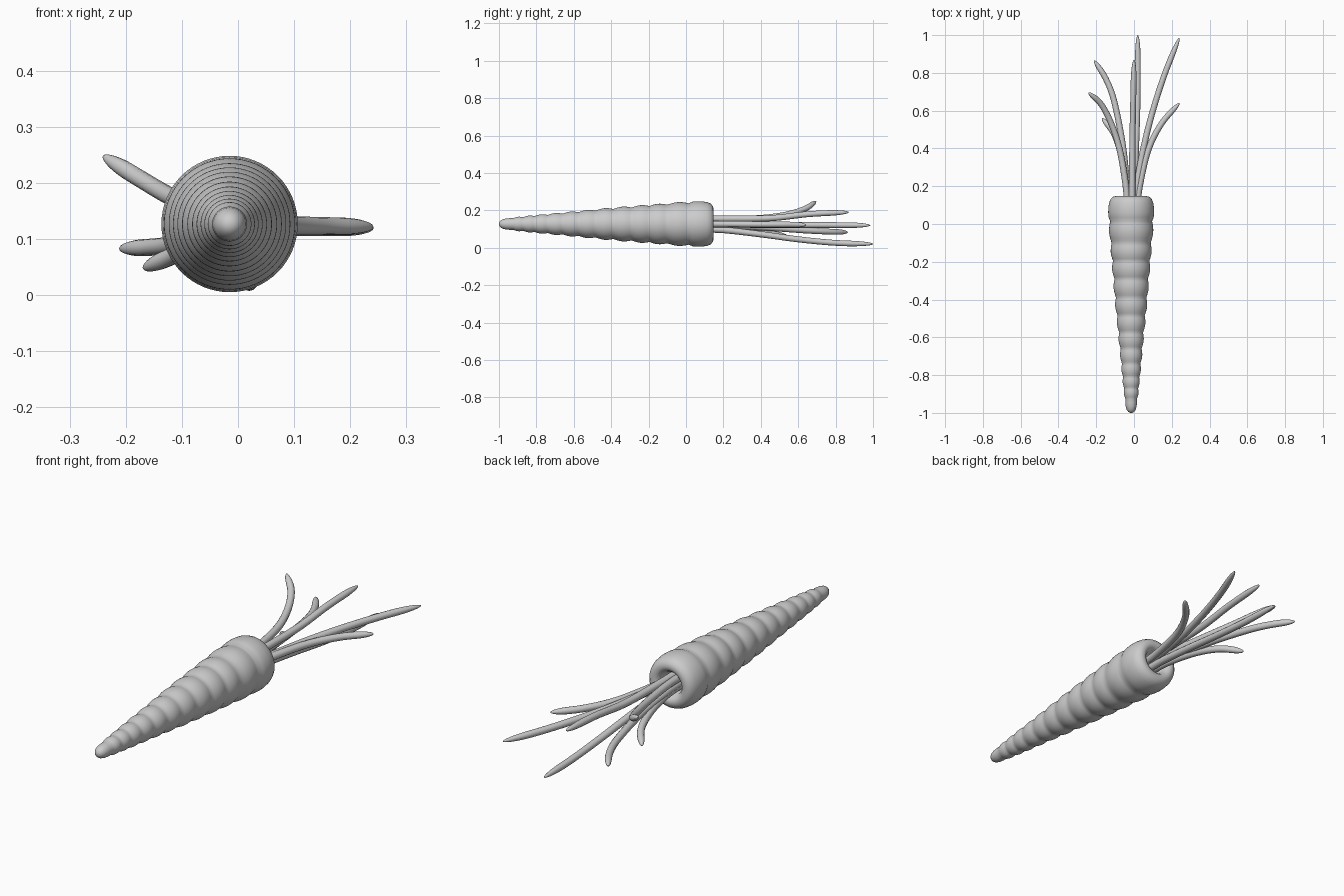
import bpy, bmesh, math
from mathutils import Vector

if "Cube" in bpy.data.objects:
    bpy.data.objects.remove(bpy.data.objects["Cube"])

CX, CZ = -0.015, 0.127      # axis of the root


def lerp_table(table, y):
    for (y0, r0), (y1, r1) in zip(table, table[1:]):
        if y1 <= y <= y0:
            return r0 + (r1 - r0) * (y - y0) / (y1 - y0)
    return table[-1][1]


def lathe(name, profile, segs=64):
    """Revolve (radius, y) points around the root axis."""
    bm = bmesh.new()
    rings = []
    for r, y in profile:
        if r == 0:
            rings.append([bm.verts.new((CX, y, CZ))] * segs)
        else:
            rings.append([bm.verts.new((CX + r * math.cos(2 * math.pi * i / segs), y,
                                        CZ + r * math.sin(2 * math.pi * i / segs)))
                          for i in range(segs)])
    for a, b in zip(rings, rings[1:]):
        for i in range(segs):
            j = (i + 1) % segs
            bm.faces.new(list(dict.fromkeys((a[i], a[j], b[j], b[i]))))
    bmesh.ops.recalc_face_normals(bm, faces=bm.faces)
    for f in bm.faces:
        f.smooth = True
    me = bpy.data.meshes.new(name)
    bm.to_mesh(me)
    bm.free()
    ob = bpy.data.objects.new(name, me)
    bpy.context.collection.objects.link(ob)
    return ob


def catmull(pts, t):
    p = [Vector(q) for q in pts]
    p = [2 * p[0] - p[1]] + p + [2 * p[-1] - p[-2]]
    s = min(t, 0.99999) * (len(pts) - 1)
    i = int(s)
    u = s - i
    a, b, c, d = p[i:i + 4]
    return 0.5 * (2 * b + (c - a) * u + (2 * a - 5 * b + 4 * c - d) * u * u
                  + (3 * b - a - 3 * c + d) * u ** 3)


def stem(name, pts, radius=0.0175, n=36):
    """Tube along a smooth path with a tapered, rounded tip."""
    cu = bpy.data.curves.new(name, 'CURVE')
    cu.dimensions = '3D'
    cu.bevel_depth = radius
    cu.bevel_resolution = 4
    cu.use_fill_caps = True
    sp = cu.splines.new('POLY')
    sp.points.add(n)
    for k in range(n + 1):
        t = 1 - (1 - k / n) ** 1.6          # denser towards the tip
        sp.points[k].co = (*catmull(pts, t), 1)
        taper = 1 - 0.15 * t
        sp.points[k].radius = max(0.03, taper * math.sqrt(max(0, 1 - max(0, (t - 0.86) / 0.14) ** 2)))
    sp.use_smooth = True
    ob = bpy.data.objects.new(name, cu)
    bpy.context.collection.objects.link(ob)
    bpy.ops.object.select_all(action='DESELECT')
    ob.select_set(True)
    bpy.context.view_layer.objects.active = ob
    bpy.ops.object.convert(target='MESH')


# root: hollow crown, shoulder, ringed taper, rounded tip
profile = [(0, 0.085), (0.035, 0.088), (0.047, 0.105), (0.054, 0.128), (0.065, 0.143),
           (0.080, 0.148), (0.096, 0.144), (0.109, 0.132), (0.117, 0.112), (0.121, 0.085), (0.1215, 0.06),
           (0.119, 0.035)]
envelope = [(0.02, 0.122), (-0.2, 0.104), (-0.4, 0.088), (-0.6, 0.068), (-0.8, 0.049), (-0.95, 0.033)]
grooves = [0.015, -0.105, -0.195, -0.29, -0.39, -0.485, -0.575, -0.66, -0.74, -0.81, -0.87, -0.925]
for y0, y1 in zip(grooves, grooves[1:]):
    for k in range(8):
        t = k / 8
        y = y0 + (y1 - y0) * t
        depth = 0.009 * (y0 - y1) / 0.1
        profile.append((lerp_table(envelope, y) - depth * (1 - math.sin(math.pi * t)), y))
profile += [(0.031, -0.925), (0.031, -0.945), (0.029, -0.965), (0.024, -0.983), (0.016, -0.994),
            (0.008, -0.999), (0, -1.0)]
lathe("carrot_root", profile)

# leaf stems: paths fanning out of the crown
stems = [
    [(0.005, 0.08, 0.125), (0.015, 0.2, 0.125), (0.05, 0.4, 0.123), (0.10, 0.6, 0.122),
     (0.165, 0.8, 0.121), (0.24, 0.985, 0.12)],
    [(0.015, 0.08, 0.127), (0.03, 0.2, 0.127), (0.075, 0.39, 0.125), (0.145, 0.53, 0.124), (0.24, 0.64, 0.122)],
    [(0.0, 0.08, 0.098), (0.003, 0.2, 0.095), (0.01, 0.4, 0.072), (0.017, 0.6, 0.045),
     (0.02, 0.8, 0.026), (0.02, 1.0, 0.02)],
    [(-0.01, 0.08, 0.155), (-0.01, 0.2, 0.155), (-0.008, 0.45, 0.158), (-0.004, 0.66, 0.18), (0.0, 0.87, 0.19)],
    [(-0.03, 0.08, 0.12), (-0.037, 0.2, 0.118), (-0.06, 0.42, 0.108), (-0.105, 0.65, 0.092),
     (-0.15, 0.77, 0.086), (-0.21, 0.865, 0.083)],
    [(-0.035, 0.08, 0.15), (-0.043, 0.2, 0.153), (-0.075, 0.39, 0.158), (-0.12, 0.53, 0.176),
     (-0.175, 0.635, 0.208), (-0.24, 0.695, 0.248)],
    [(-0.03, 0.08, 0.108), (-0.038, 0.2, 0.106), (-0.065, 0.35, 0.096), (-0.105, 0.475, 0.075),
     (-0.168, 0.56, 0.048)],
]
for i, pts in enumerate(stems):
    stem(f"leaf_stem_{i + 1}", pts)
